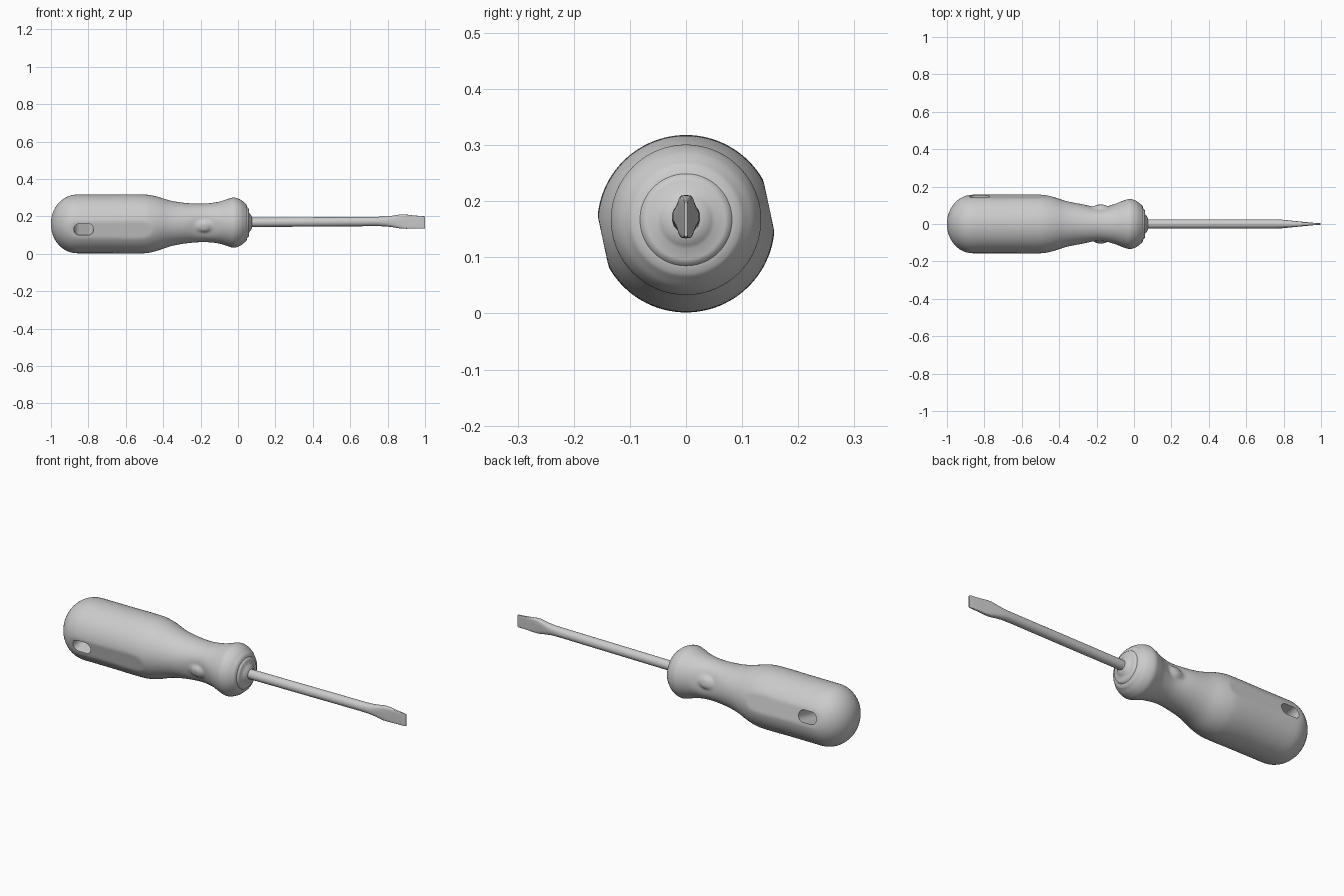
import bpy, bmesh
from math import pi, cos, sin, exp, copysign, radians
from mathutils import Matrix

cube = bpy.data.objects.get("Cube")
if cube:
    bpy.data.objects.remove(cube, do_unlink=True)

grey = bpy.data.materials.new("plain grey")
grey.use_nodes = True
COLOUR = (0.6, 0.6, 0.6, 1)
grey.diffuse_color = COLOUR
grey.node_tree.nodes["Principled BSDF"].inputs["Base Color"].default_value = COLOUR

TILT = radians(12)      # the side flats and slot lean by this angle


def power(v, e):
    return copysign(abs(v) ** e, v)


def loft(name, rows, segs, shape=None):
    """Skin rings along x; each row is x, centre z, half y, half z, squareness."""
    bm = bmesh.new()
    rings = []
    for x, zc, ry, rz, sq in rows:
        ring = []
        for i in range(segs):
            a = 2 * pi * i / segs
            k = shape(x, a, ry) if shape else 1
            ring.append(bm.verts.new((x, k * ry * power(cos(a), sq),
                                      zc + k * rz * power(sin(a), sq))))
        rings.append(ring)
    for p, q in zip(rings, rings[1:]):
        for i in range(segs):
            j = (i + 1) % segs
            bm.faces.new((p[i], p[j], q[j], q[i]))
    bm.faces.new(rings[0])
    bm.faces.new(rings[-1])
    bmesh.ops.recalc_face_normals(bm, faces=bm.faces)
    mesh = bpy.data.meshes.new(name)
    bm.to_mesh(mesh)
    bm.free()
    obj = bpy.data.objects.new(name, mesh)
    bpy.context.collection.objects.link(obj)
    mesh.materials.append(grey)
    return obj


def smooth(obj, angle):
    bpy.ops.object.select_all(action="DESELECT")
    obj.select_set(True)
    bpy.context.view_layer.objects.active = obj
    bpy.ops.object.shade_smooth_by_angle(angle=radians(angle))


def curve_through(points, steps):
    """Smooth radius curve through (x, radius) points."""
    def slope(i):
        a, b = points[max(i - 1, 0)], points[min(i + 1, len(points) - 1)]
        return (b[1] - a[1]) / (b[0] - a[0])
    out = []
    for i, ((x0, r0), (x1, r1)) in enumerate(zip(points, points[1:])):
        h = x1 - x0
        for s in range(steps):
            t = s / steps
            out.append((x0 + h * t,
                        r0 * (1 + 2 * t) * (1 - t) ** 2 + h * slope(i) * t * (1 - t) ** 2
                        + r1 * t * t * (3 - 2 * t) + h * slope(i + 1) * t * t * (t - 1)))
    return out + [points[-1]]


# Handle: domed butt, straight grip, waist, flared collar and stepped nose
dome = [(-0.86 - 0.14 * cos(i * pi / 24), 0.003 + 0.154 * sin(i * pi / 24)) for i in range(12)]
grip = curve_through([(-0.86, 0.157), (-0.68, 0.157), (-0.5, 0.157), (-0.44, 0.147),
                      (-0.36, 0.122), (-0.28, 0.108), (-0.18, 0.103), (-0.1, 0.112),
                      (-0.055, 0.126), (-0.02, 0.134), (0.015, 0.122), (0.04, 0.102)], 6)
nose = [(0.046, 0.096), (0.049, 0.082), (0.056, 0.077), (0.059, 0.07),
        (0.06, 0.052), (0.066, 0.045), (0.074, 0.032), (0.076, 0.02)]
rows = [(x, 0.16 + 0.007 * min(1, max(0, (x + 0.5) / 0.4)), r, r, 1)
        for x, r in dome + grip + nose]


def handle_shape(x, a, r):
    """Side flats on the grip, and a thumb pocket with a raised button each side."""
    off = (a - TILT + pi / 2) % pi - pi / 2     # angle from the nearest flat
    k = 1
    if -0.93 < x < -0.35 and r > 0.12:
        k = min(1, 0.151 / (r * cos(off)))
    arc, dx = off * r, x + 0.18
    pocket = 0.018 * exp(-(dx / 0.07) ** 2 - (arc / 0.06) ** 2)
    button = 0.019 * exp(-((dx * dx + arc * arc) / 0.034 ** 2) ** 2)
    return k + (button - pocket) / r


handle = loft("handle", rows, 96, handle_shape)

# Hanging slot through the butt
bm = bmesh.new()
slot_ring = []
for i in range(32):
    a = 2 * pi * (i + 0.5) / 32
    slot_ring.append(bm.verts.new((0.021 * copysign(1, cos(a)) + 0.032 * cos(a),
                                   -0.3, 0.032 * sin(a))))
face = bm.faces.new(slot_ring)
ext = bmesh.ops.extrude_face_region(bm, geom=[face])
bmesh.ops.translate(bm, vec=(0, 0.6, 0),
                    verts=[v for v in ext["geom"] if isinstance(v, bmesh.types.BMVert)])
bmesh.ops.recalc_face_normals(bm, faces=bm.faces)
bm.transform(Matrix.Translation((-0.825, 0, 0.162)) @ Matrix.Rotation(TILT, 4, "X"))
slot_mesh = bpy.data.meshes.new("slot_cutter")
bm.to_mesh(slot_mesh)
bm.free()
slot_mesh.materials.append(grey)
slot = bpy.data.objects.new("slot_cutter", slot_mesh)
bpy.context.collection.objects.link(slot)
slot.hide_render = True
cut = handle.modifiers.new("slot", "BOOLEAN")
cut.object = slot
cut.operation = "DIFFERENCE"
cut.solver = "EXACT"
smooth(handle, 40)
bpy.ops.object.modifier_apply(modifier="slot")
bpy.data.objects.remove(slot, do_unlink=True)

# Shaft, flattened and spread into the blade tip
shaft = loft("shaft_and_blade", [
    (0.04, 0.168, 0.025, 0.025, 1), (0.74, 0.173, 0.025, 0.025, 1),
    (0.79, 0.173, 0.023, 0.026, 0.9), (0.83, 0.173, 0.019, 0.031, 0.7),
    (0.87, 0.173, 0.015, 0.038, 0.5), (0.9, 0.172, 0.012, 0.038, 0.4),
    (0.94, 0.17, 0.008, 0.035, 0.35), (0.995, 0.168, 0.004, 0.033, 0.3),
    (1.0, 0.168, 0.003, 0.031, 0.3)], 32)
smooth(shaft, 40)
